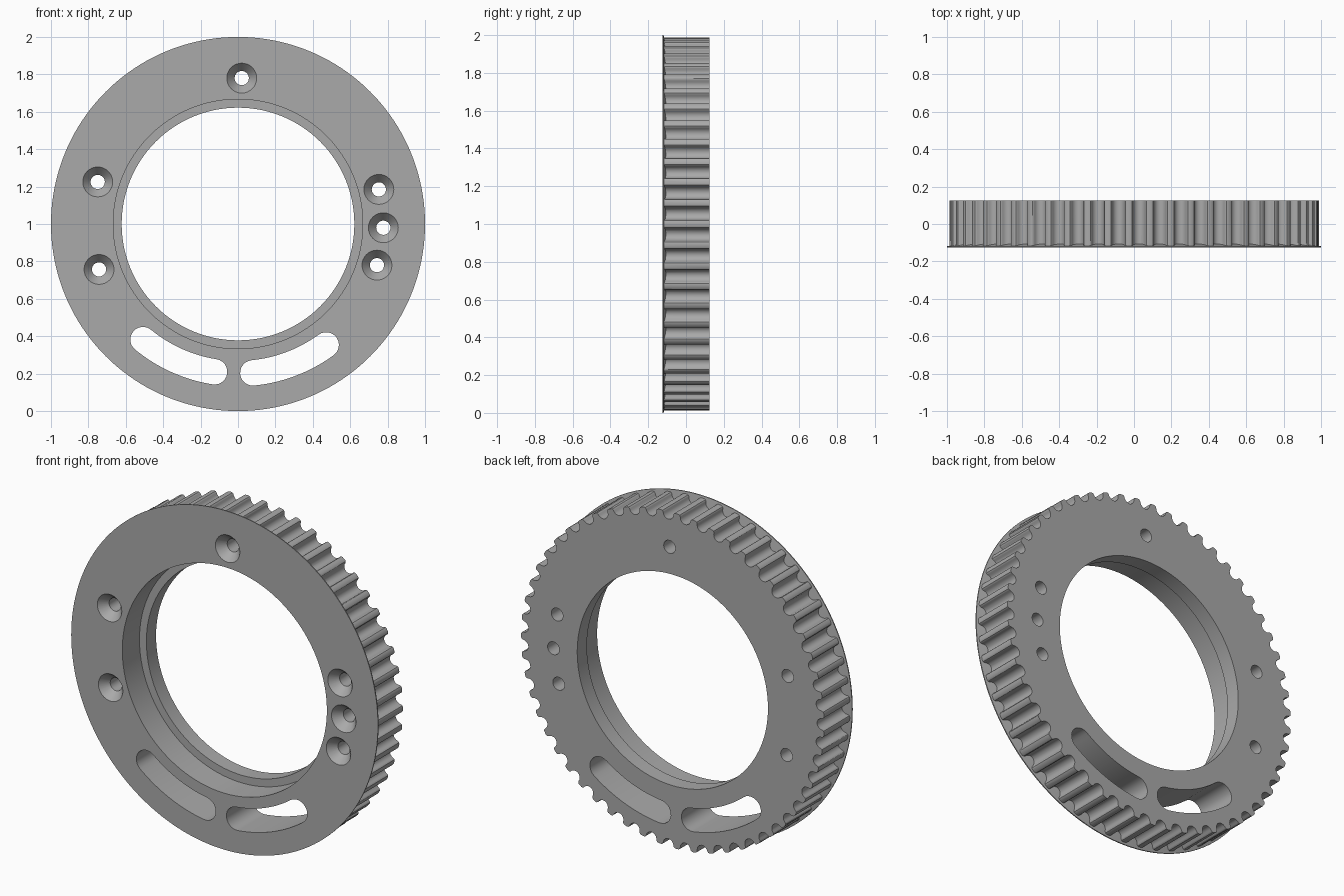
import bpy, bmesh, math
from mathutils import Vector

if "Cube" in bpy.data.objects:
    bpy.data.objects.remove(bpy.data.objects["Cube"])

TEETH = 55
TIP_R = 0.988
FRONT, BACK = -0.125, 0.125

grey = bpy.data.materials.new("machined grey")
grey.diffuse_color = (0.4, 0.4, 0.4, 1)
grey.use_nodes = True
grey.node_tree.nodes["Principled BSDF"].inputs["Base Color"].default_value = grey.diffuse_color


def loft(bm, rings):
    """Closed solid through matching rings of points, capped at both ends."""
    loops = [[bm.verts.new(p) for p in ring] for ring in rings]
    n = len(loops[0])
    for a, b in zip(loops, loops[1:]):
        for i in range(n):
            j = (i + 1) % n
            bm.faces.new((a[i], a[j], b[j], b[i]))
    bm.faces.new(loops[0])
    bm.faces.new(loops[-1])


def lathe(bm, profile, segs, x=0.0, z=1.0):
    """Revolve (radius, y) pairs about an axis parallel to y."""
    turns = [2 * math.pi * i / segs for i in range(segs)]
    loft(bm, [[(x + r * math.cos(t), y, z + r * math.sin(t)) for t in turns]
              for r, y in profile])


def prism(bm, outline, y0, y1):
    """Extrude an (x, z) outline along y."""
    loft(bm, [[(x, y, z) for x, z in outline] for y in (y0, y1)])


def make_object(name, bm):
    bmesh.ops.recalc_face_normals(bm, faces=bm.faces[:])
    mesh = bpy.data.meshes.new(name)
    bm.to_mesh(mesh)
    bm.free()
    obj = bpy.data.objects.new(name, mesh)
    bpy.context.collection.objects.link(obj)
    mesh.materials.append(grey)
    return obj


def combine(target, tool, operation):
    """Apply a boolean and discard the tool."""
    bpy.context.view_layer.objects.active = target
    mod = target.modifiers.new(operation, 'BOOLEAN')
    mod.operation, mod.object, mod.solver = operation, tool, 'EXACT'
    bpy.ops.object.modifier_apply(modifier=mod.name)
    bpy.data.objects.remove(tool)


def gear_outline():
    """Rounded tooth tips with round-bottomed grooves between them."""
    side = [(-0.046, 0.0), (-0.039, 0.003), (-0.035, 0.009)]
    arc = [(-0.034 * math.cos(a), 0.012 + 0.034 * math.sin(a))
           for a in (math.pi * k / 10 for k in range(11))]
    groove = side + arc + [(-u, d) for u, d in reversed(side)]
    pts = []
    for k in range(TEETH):
        mid = 2 * math.pi * (k + 0.5) / TEETH
        for u, depth in groove:
            a, r = mid + u / TIP_R, TIP_R - depth
            pts.append((r * math.cos(a), 1 + r * math.sin(a)))
    return pts


def slot_outline(start, end, r=0.80, half=0.068, steps=20):
    """Arc-shaped slot with round ends, angles in degrees."""
    a0, a1 = math.radians(start), math.radians(end)
    sweep = [a0 + (a1 - a0) * i / steps for i in range(steps + 1)]
    pts = [((r + half) * math.cos(a), 1 + (r + half) * math.sin(a)) for a in sweep]

    def cap(a, turn):
        return [(r * math.cos(a) + half * math.cos(a + turn + math.pi * i / 12),
                 1 + r * math.sin(a) + half * math.sin(a + turn + math.pi * i / 12))
                for i in range(1, 12)]
    pts += cap(a1, 0)
    pts += [((r - half) * math.cos(a), 1 + (r - half) * math.sin(a))
            for a in reversed(sweep)]
    return pts + cap(a0, math.pi)


# Toothed ring
bm = bmesh.new()
prism(bm, gear_outline(), -0.118, BACK)
pulley = make_object("toothed_pulley", bm)

# Thin front flange with a sloped back
bm = bmesh.new()
lathe(bm, [(1.0, FRONT), (1.0, -0.119), (0.93, -0.104)], 160)
combine(pulley, make_object("flange", bm), 'UNION')

# Stepped centre bore, countersunk screw holes and two arc slots
bm = bmesh.new()
lathe(bm, [(0.667, FRONT - 0.1), (0.667, 0.035), (0.622, 0.035), (0.622, BACK + 0.1)], 128)
for x, z in [(0.02, 1.78), (-0.75, 1.225), (-0.743, 0.757),
             (0.753, 1.185), (0.777, 0.98), (0.743, 0.78)]:
    lathe(bm, [(0.080, FRONT - 0.02), (0.080, FRONT), (0.038, FRONT + 0.05),
               (0.038, BACK + 0.1)], 32, x, z)
for start, end in [(230.6, 261.0), (275.7, 306.1)]:
    prism(bm, slot_outline(start, end), FRONT - 0.1, BACK + 0.1)
combine(pulley, make_object("cutter", bm), 'DIFFERENCE')

# Smooth the round walls, keep the machined edges crisp
bpy.ops.object.select_all(action='DESELECT')
pulley.select_set(True)
bpy.context.view_layer.objects.active = pulley
bpy.ops.object.shade_smooth_by_angle(angle=math.radians(30))
